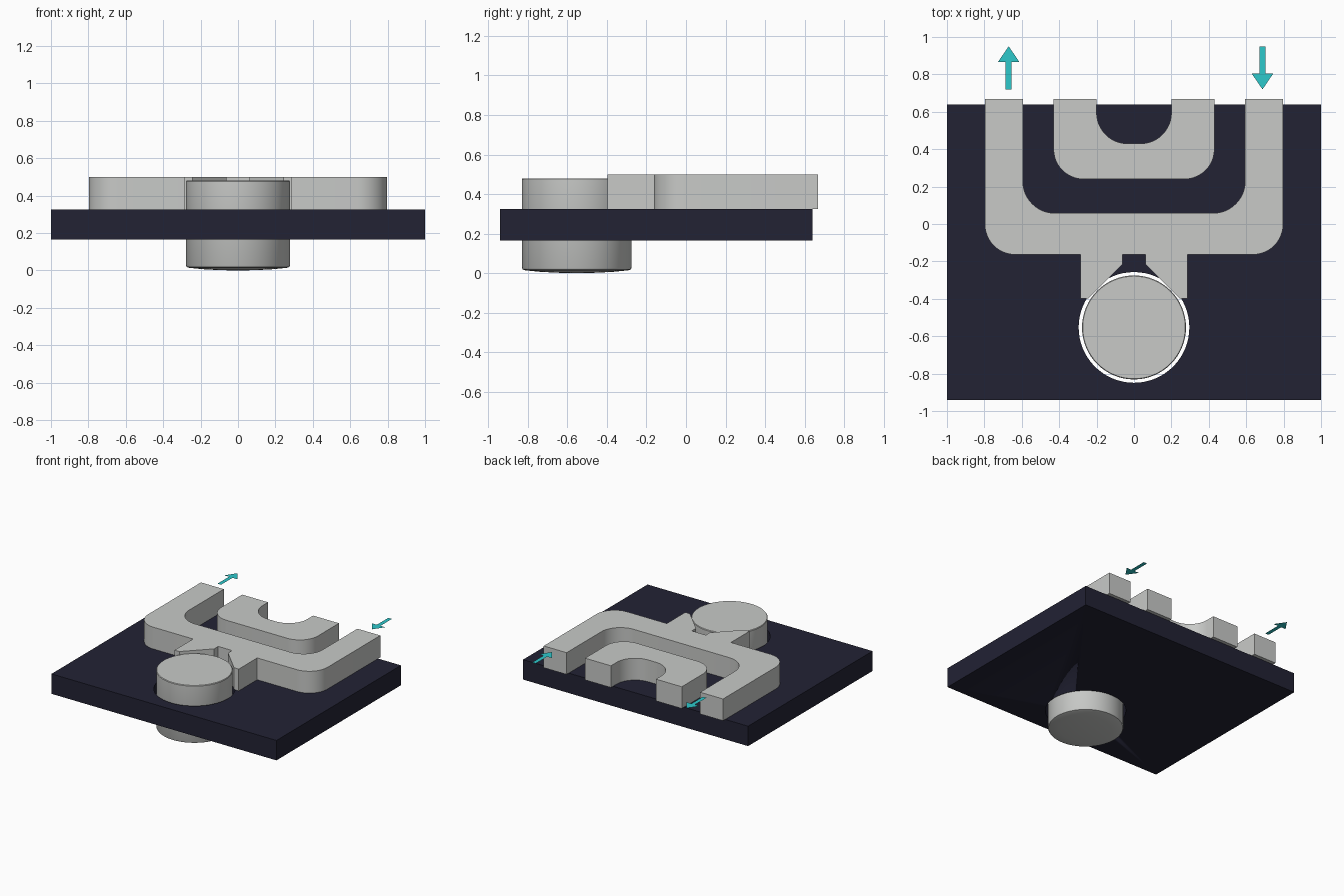
import bpy, bmesh, math

if "Cube" in bpy.data.objects:
    bpy.data.objects.remove(bpy.data.objects["Cube"])

PLATE_LOW, PLATE_TOP, PIPE_TOP = 0.165, 0.325, 0.50
DISC_Y = -0.553


def material(name, rgb):
    m = bpy.data.materials.new(name)
    m.diffuse_color = (*rgb, 1)
    m.use_nodes = True
    m.node_tree.nodes["Principled BSDF"].inputs["Base Color"].default_value = m.diffuse_color
    return m


GREY = material("light grey", (0.58, 0.59, 0.575))
NAVY = material("dark navy", (0.016, 0.016, 0.034))
TEAL = material("teal", (0.027, 0.58, 0.60))


def finish(name, bm, mat, smooth=True):
    bmesh.ops.recalc_face_normals(bm, faces=bm.faces)
    mesh = bpy.data.meshes.new(name)
    bm.to_mesh(mesh)
    bm.free()
    ob = bpy.data.objects.new(name, mesh)
    bpy.context.collection.objects.link(ob)
    mesh.materials.append(mat)
    bpy.ops.object.select_all(action='DESELECT')
    bpy.context.view_layer.objects.active = ob
    ob.select_set(True)
    if smooth:
        bpy.ops.object.shade_smooth_by_angle(angle=math.radians(30))
    return ob


def prism(name, outline, low, high, mat):
    """Outline in the xy plane, extruded upwards."""
    bm = bmesh.new()
    face = bm.faces.new([bm.verts.new((x, y, low)) for x, y in outline])
    new = bmesh.ops.extrude_face_region(bm, geom=[face])["geom"]
    bmesh.ops.translate(bm, vec=(0, 0, high - low),
                        verts=[v for v in new if isinstance(v, bmesh.types.BMVert)])
    return finish(name, bm, mat)


def u_side(half, end, base, r, n=12):
    """Left to right path: down one leg, round two corners, up the other."""
    right = [(half - r + r * math.sin(a), base + r - r * math.cos(a))
             for a in (i * math.pi / 2 / n for i in range(n + 1))] + [(half, end)]
    return [(-x, y) for x, y in reversed(right)] + right


def u_channel(name, outer, inner):
    prism(name, u_side(*outer) + u_side(*inner)[::-1], PLATE_TOP, PIPE_TOP, GREY)


# Base plate with a clearance hole for the disc
plate = prism("base_plate", [(-1, -0.94), (1, -0.94), (1, 0.64), (-1, 0.64)],
              PLATE_LOW, PLATE_TOP, NAVY)
hole = [(0.296 * math.cos(i * math.tau / 64), DISC_Y + 0.296 * math.sin(i * math.tau / 64))
        for i in range(64)]
cutter = prism("hole_cutter", hole, 0, 0.6, NAVY)
cutter.hide_render = True
bpy.context.view_layer.objects.active = plate
cut = plate.modifiers.new("hole", 'BOOLEAN')
cut.operation, cut.solver, cut.object = 'DIFFERENCE', 'EXACT', cutter
bpy.ops.object.modifier_apply(modifier=cut.name)
bpy.data.objects.remove(cutter)

# Two nested U-shaped channels
u_channel("outer_channel", (0.797, 0.668, -0.163, 0.16), (0.594, 0.668, 0.058, 0.17))
u_channel("inner_channel", (0.43, 0.668, 0.24, 0.16), (0.2, 0.668, 0.43, 0.165))

# Wedge connectors between the outer channel and the disc
for side, label in ((-1, "left"), (1, "right")):
    pts = [(0.285, -0.163), (0.285, -0.398), (0.243, -0.398), (0.062, -0.215), (0.062, -0.163)]
    prism(label + "_connector", [(side * x, y) for x, y in pts], PLATE_TOP, PIPE_TOP, GREY)

# Round disc: flat top, rounded lower rim and shallow domed bottom
profile = [(0, 0), (0.10, 0.002), (0.19, 0.007), (0.26, 0.014), (0.273, 0.018),
           (0.278, 0.027), (0.278, 0.475), (0.274, 0.48), (0, 0.48)]
bm = bmesh.new()
verts = [bm.verts.new((r, DISC_Y, z)) for r, z in profile]
edges = [bm.edges.new(pair) for pair in zip(verts, verts[1:])]
bmesh.ops.spin(bm, geom=verts + edges, cent=(0, DISC_Y, 0), axis=(0, 0, 1),
               angle=math.tau, steps=64, use_duplicate=False)
bmesh.ops.remove_doubles(bm, verts=bm.verts, dist=0.0005)
finish("disc", bm, GREY)

# Flat flow arrows beyond the channel ends
for name, x, tip, d in (("outlet_arrow", -0.67, 0.95, 1), ("inlet_arrow", 0.687, 0.72, -1)):
    shape = [(0, 0), (0.058, 0.085), (0.016, 0.085), (0.016, 0.23)]
    outline = shape + [(-a, b) for a, b in shape[:0:-1]]
    bm = bmesh.new()
    f = bm.faces.new([bm.verts.new((x + a, tip - d * b, PIPE_TOP)) for a, b in outline])
    f.normal_update()
    if f.normal.z < 0:
        f.normal_flip()
    bm.normal_update()
    mesh_ob = bpy.data.meshes.new(name)
    bm.to_mesh(mesh_ob)
    bm.free()
    mesh_ob.materials.append(TEAL)
    bpy.context.collection.objects.link(bpy.data.objects.new(name, mesh_ob))
